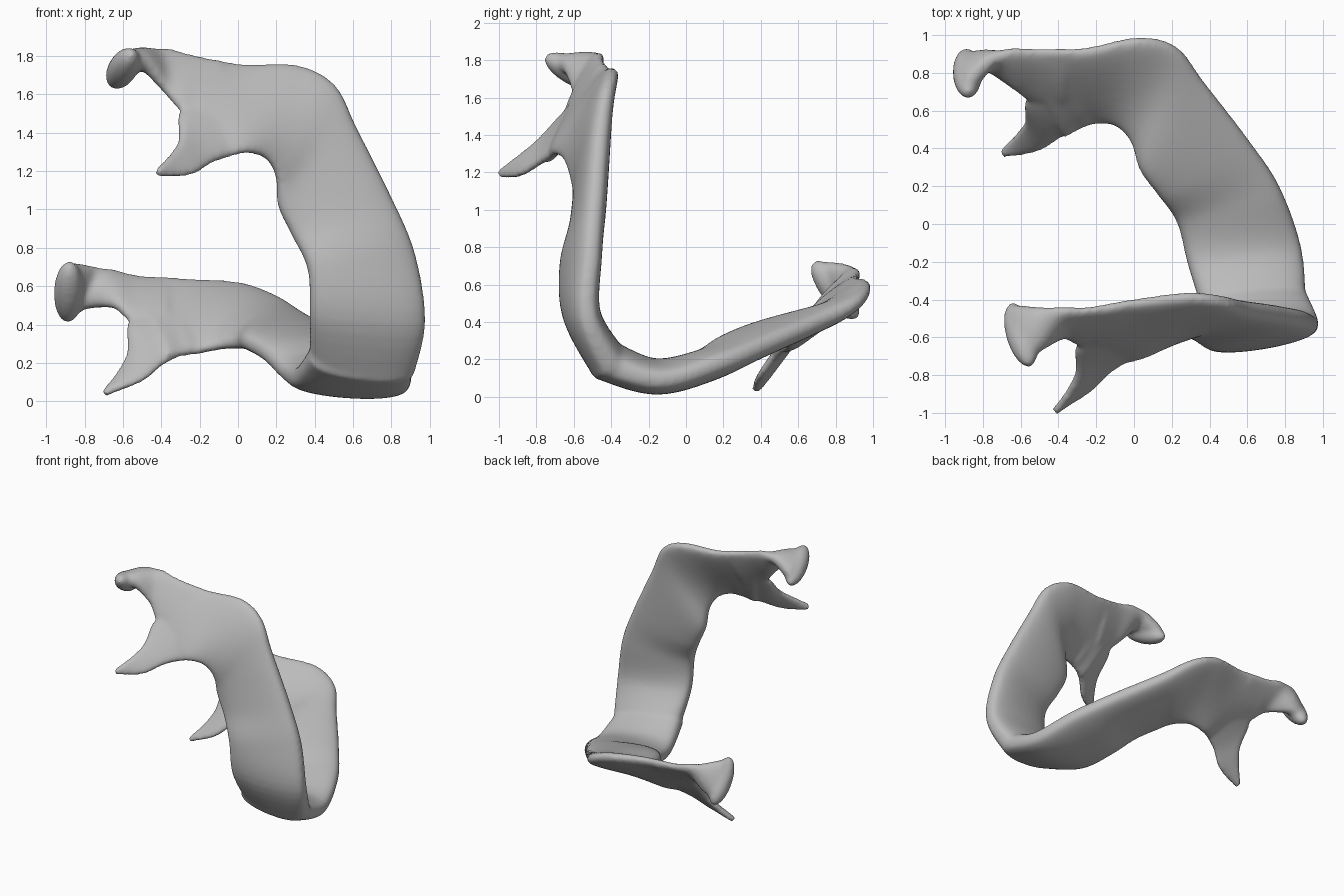
import bpy, bmesh, math
from mathutils import Vector

if "Cube" in bpy.data.objects:
    bpy.data.objects.remove(bpy.data.objects["Cube"])

bone = bpy.data.materials.new("bone_grey")
bone.diffuse_color = (0.5, 0.5, 0.5, 1)
bone.use_nodes = True
bone.node_tree.nodes["Principled BSDF"].inputs["Base Color"].default_value = bone.diffuse_color

# the two halves mirror across a tilted plane through the chin
PLANE_N = Vector((-.147, .758, -.635)).normalized()
PLANE_D = -.538


def catmull(a, b, c, d, t):
    return 0.5 * (2 * b + (c - a) * t + (2 * a - 5 * b + 4 * c - d) * t * t
                  + (3 * b - a - 3 * c + d) * t ** 3)


def loft(bm, stations, steps=6, sides=28):
    """Skin flat oval sections; a station is (outer edge, inner edge, half thickness)."""
    st = [(Vector(o), Vector(i), t) for o, i, t in stations]
    last = len(st) - 1
    rows = []
    for k in range(last):
        p = [st[max(k - 1, 0)], st[k], st[k + 1], st[min(k + 2, last)]]
        for s in range(steps + (k == last - 1)):
            rows.append([catmull(*(q[j] for q in p), s / steps) for j in range(3)])
    mids = [(o + i) / 2 for o, i, t in rows]
    rings = []
    for n, (o, i, t) in enumerate(rows):
        along = mids[min(n + 1, len(mids) - 1)] - mids[max(n - 1, 0)]
        normal = (i - o).cross(along).normalized()
        ring = []
        for q in range(sides):
            a = 2 * math.pi * q / sides
            v = math.copysign(abs(math.sin(a)) ** 0.68, math.sin(a)) * t
            ring.append(bm.verts.new(o.lerp(i, 0.5 - 0.505 * math.cos(a)) + normal * v))
        rings.append(ring)
    for r0, r1 in zip(rings, rings[1:]):
        for q in range(sides):
            w = (q + 1) % sides
            bm.faces.new((r0[q], r0[w], r1[w], r1[q]))
    bm.faces.new(rings[0][::-1])
    bm.faces.new(rings[-1])


def knob(bm, a, b, r):
    """Rounded head stretched between two points."""
    a, b = Vector(a), Vector(b)
    rot = (b - a).to_track_quat('Z', 'Y')
    res = bmesh.ops.create_uvsphere(bm, u_segments=20, v_segments=14, radius=1)
    for v in res["verts"]:
        c = v.co
        v.co = (a + b) / 2 + rot @ Vector((c.x * r, c.y * r, c.z * (b - a).length / 2))


bm = bmesh.new()

# ramus and body, from the notch down to the chin
loft(bm, [
    ((-.30, -.46, 1.82), (-.12, -.74, 1.25), .04),
    ((.00, -.41, 1.755), (.03, -.71, 1.295), .05),
    ((.30, -.38, 1.75), (.14, -.65, 1.27), .06),
    ((.50, -.41, 1.65), (.20, -.60, 1.17), .07),
    ((.62, -.45, 1.42), (.21, -.56, 1.02), .08),
    ((.80, -.48, 1.06), (.28, -.57, .87), .085),
    ((.92, -.50, .77), (.365, -.625, .69), .09),
    ((.975, -.52, .42), (.375, -.595, .45), .095),
    ((.915, -.39, .14), (.375, -.42, .20), .11)])

# condyle neck, twisting as it widens into the head
loft(bm, [
    ((-.08, -.43, 1.77), (-.12, -.62, 1.44), .045),
    ((-.24, -.45, 1.80), (-.28, -.64, 1.50), .04),
    ((-.37, -.45, 1.835), (-.38, -.60, 1.61), .045),
    ((-.49, -.44, 1.80), (-.49, -.67, 1.77), .06),
    ((-.63, -.43, 1.70), (-.555, -.73, 1.80), .065)])
knob(bm, (-.65, -.42, 1.65), (-.55, -.755, 1.82), .078)

# coronoid process
loft(bm, [
    ((-.10, -.52, 1.62), (.02, -.69, 1.30), .04),
    ((-.30, -.64, 1.52), (-.12, -.78, 1.25), .037),
    ((-.31, -.80, 1.36), (-.24, -.89, 1.18), .03),
    ((-.42, -1.0, 1.215), (-.42, -.99, 1.165), .022)])

# reflect the finished half to make the opposite side
copy = bmesh.ops.duplicate(bm, geom=bm.verts[:] + bm.edges[:] + bm.faces[:])["geom"]
shift = Vector((-.012, -.012, .005))
for v in copy:
    if isinstance(v, bmesh.types.BMVert):
        v.co += shift - 2 * (v.co.dot(PLANE_N) - PLANE_D) * PLANE_N

bmesh.ops.recalc_face_normals(bm, faces=bm.faces)
mesh = bpy.data.meshes.new("jawbone")
bm.to_mesh(mesh)
bm.free()
jaw = bpy.data.objects.new("jawbone", mesh)
bpy.context.collection.objects.link(jaw)
mesh.materials.append(bone)

# fuse the parts into one smooth skin
fuse = jaw.modifiers.new("fuse", 'REMESH')
fuse.mode = 'VOXEL'
fuse.voxel_size = 0.014
fuse.use_smooth_shade = True
soften = jaw.modifiers.new("soften", 'SMOOTH')
soften.factor = 0.5
soften.iterations = 14
